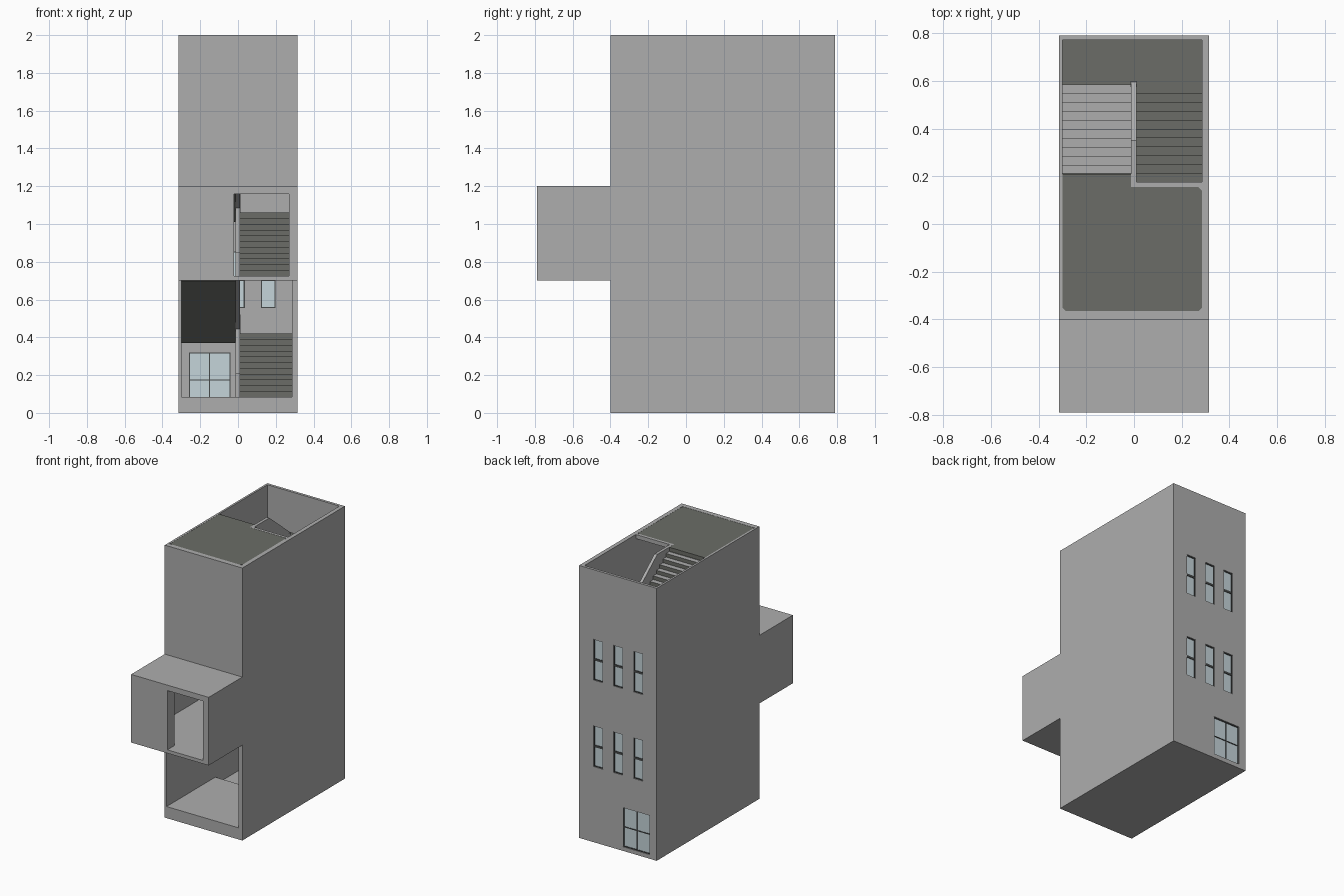
import bpy
import bmesh

old = bpy.data.objects.get("Cube")
if old:
    bpy.data.objects.remove(old, do_unlink=True)


def material(name, rgb):
    m = bpy.data.materials.new(name)
    m.use_nodes = True
    m.diffuse_color = (*rgb, 1)
    m.node_tree.nodes["Principled BSDF"].inputs["Base Color"].default_value = (*rgb, 1)
    return m


CONCRETE = material("concrete grey", (0.42, 0.42, 0.42))
CARPET = material("stair dark grey", (0.145, 0.152, 0.135))
GLASS = material("pale glass", (0.56, 0.66, 0.70))
FRAME = material("window frame", (0.06, 0.065, 0.065))


def prism(name, outline, lo, hi, axis, *mats):
    """Extrude a 2D outline along x (outline in y, z) or z (outline in x, y)."""
    def place(p, t):
        return (t, *p) if axis == "x" else (*p, t)
    bm = bmesh.new()
    a = [bm.verts.new(place(p, lo)) for p in outline]
    b = [bm.verts.new(place(p, hi)) for p in outline]
    bm.faces.new(a)
    bm.faces.new(b)
    for i in range(len(a)):
        j = (i + 1) % len(a)
        bm.faces.new((a[i], a[j], b[j], b[i]))
    bmesh.ops.recalc_face_normals(bm, faces=bm.faces)
    me = bpy.data.meshes.new(name)
    bm.to_mesh(me)
    bm.free()
    for m in mats:
        me.materials.append(m)
    ob = bpy.data.objects.new(name, me)
    bpy.context.collection.objects.link(ob)
    return ob


def box(name, x, y, z, *mats):
    outline = [(x[0], y[0]), (x[1], y[0]), (x[1], y[1]), (x[0], y[1])]
    return prism(name, outline, *z, "z", *mats)


def carpet_steps(ob):
    # treads and risers are dark, sides and soffits stay concrete
    for f in ob.data.polygons:
        f.material_index = int(f.normal.z > -0.1 and abs(f.normal.x) < 0.5)


# Main dimensions
XL, XR = -0.30, 0.285
OUT = 0.315
FRONT, BACK, INNER_BACK = -0.40, 0.79, 0.77
NOSE = -0.79
STOREY, HALF = 0.64, 0.335
GROUND, TOP = 0.085, 2.0
EDGE_R, EDGE_L = 0.175, 0.21
LAND_R, LAND_L = 0.545, 0.585

# Side walls, including the projecting bay
side = [(FRONT, 0), (BACK, 0), (BACK, TOP), (FRONT, TOP),
        (FRONT, 1.2), (NOSE, 1.2), (NOSE, 0.7), (FRONT, 0.7)]
prism("right_wall", side, -OUT, XL, "x", CONCRETE)
prism("left_wall", side, XR, OUT, "x", CONCRETE)

# Front wall and bay
box("front_wall", (XL, XR), (FRONT, -0.365), (1.2, TOP), CONCRETE)
box("bay_roof", (XL, XR), (NOSE, -0.365), (1.16, 1.2), CONCRETE)
box("bay_floor", (XL, XR), (NOSE, FRONT), (0.7, 0.725), CONCRETE)
box("bay_front_panel", (XL, -0.02), (NOSE, -0.71), (0.725, 1.16), CONCRETE)
box("bay_front_jamb", (0.27, XR), (NOSE, -0.71), (0.725, 1.16), CONCRETE)

# Ground floor, with a lower entrance level at the back
box("ground_floor", (XL, XR), (FRONT, 0.165), (0, GROUND), CONCRETE)
box("entrance_floor", (XL, XR), (0.165, INNER_BACK), (0, 0.03), CONCRETE)

# Back wall with cut openings
back_wall = box("back_wall", (XL, XR), (INNER_BACK, BACK), (0, TOP), CONCRETE)
openings = [("window", x - 0.039, x + 0.039, z, z + 0.3)
            for z in (0.555, 1.19) for x in (-0.164, -0.003, 0.16)]
openings.append(("door", -0.26, -0.04, 0.03, 0.32))


def cut(x0, x1, z0, z1):
    cutter = box("cutter", (x0, x1), (0.7, 0.9), (z0, z1))
    cutter.hide_render = True
    mod = back_wall.modifiers.new("opening", "BOOLEAN")
    mod.operation = "DIFFERENCE"
    mod.solver = "EXACT"
    mod.object = cutter
    bpy.context.view_layer.objects.active = back_wall
    bpy.ops.object.modifier_apply(modifier=mod.name)
    bpy.data.objects.remove(cutter, do_unlink=True)


def glaze(name, x0, x1, z0, z1):
    # recessed pane, outer frame, bars
    y, w = (0.774, 0.785), 0.006
    xm, zm = (x0 + x1) / 2, (z0 + z1) / 2
    box(name + "_glass", (x0, x1), (0.777, 0.781), (z0, z1), GLASS)
    for x in (x0, x1 - w):
        box(name + "_stile", (x, x + w), y, (z0, z1), FRAME)
    for z in (z0, z1 - w):
        box(name + "_rail", (x0 + w, x1 - w), y, (z, z + w), FRAME)
    bar = 0.003 if name == "door" else 0.008
    box(name + "_bar", (x0 + w, x1 - w), y, (zm - bar, zm + bar), FRAME)
    if name == "door":
        box("door_mullion", (xm - bar, xm + bar), y, (z0 + w, z1 - w), FRAME)


for name, *size in openings:
    cut(*size)
    glaze(name, *size)


def flight(name, x, start, end, z0, z1, drop0, drop1, risers=11):
    run, rise = (end - start) / (risers - 1), (z1 - z0) / risers
    pts = []
    for i in range(risers):
        pts += [(start + i * run, z0 + i * rise), (start + i * run, z0 + (i + 1) * rise)]
    pts += [(end, z1 - drop1), (start, z0 - drop0)]
    carpet_steps(prism(name, pts, *x, "x", CONCRETE, CARPET))


# Three storeys of returning stairs
RAIL = (-0.012, 0.010)
for level in range(3):
    z0 = GROUND + level * STOREY
    zh = z0 + HALF
    z1 = min(z0 + STOREY, TOP - 0.005)
    flight("lower_flight", (0.010, XR), EDGE_R, LAND_R, z0, zh, 0.025, 0.05)
    flight("upper_flight", (XL, -0.012), LAND_L, EDGE_L, zh, z1, 0.05, 0.025)
    landing = [(XL, LAND_L), (0, LAND_L), (0, LAND_R), (XR, LAND_R),
               (XR, INNER_BACK), (XL, INNER_BACK)]
    carpet_steps(prism("half_landing", landing, zh - 0.05, zh, "z", CONCRETE, CARPET))

    # Solid balustrades between the flights
    prism("lower_balustrade", [(0.165, z0 - 0.025), (0.165, z0 + 0.125), (0.2, z0 + 0.125),
          (0.595, zh + 0.1), (0.595, zh - 0.05)], *RAIL, "x", CONCRETE)
    if level < 2:
        head = [(EDGE_L, z1 + 0.125), (0.165, z1 + 0.125)]
    else:
        head = [(0.35, TOP), (0.155, TOP)]
    prism("upper_balustrade", [(0.595, zh - 0.05), (0.595, zh + 0.1), *head,
          (0.165, z1 - 0.025)], *RAIL, "x", CONCRETE)
    box("newel", (-0.015, 0.012), (0.575, 0.6), (zh - 0.05, zh + 0.1), CONCRETE)

    # Floor slab reached by the upper flight
    y0 = FRONT if level == 0 else -0.365
    slab = [(XL, y0), (XR, y0), (XR, EDGE_R), (-0.012, EDGE_R), (-0.012, EDGE_L), (XL, EDGE_L)]
    prism("floor_slab", slab, z1 - 0.025, z1, "z", CONCRETE)

# Top floor covering with clipped corners, and the curb around the stairwell
c = 0.015
covering = [(XL + c, -0.365), (XR - c, -0.365), (XR, -0.365 + c), (XR, 0.155 - c),
            (XR - c, 0.155), (-0.012, 0.155), (-0.012, EDGE_L), (XL, EDGE_L), (XL, -0.365 + c)]
prism("top_floor_covering", covering, TOP - 0.005, TOP - 0.001, "z", CARPET)
box("stairwell_curb", (-0.012, XR), (0.155, EDGE_R), (TOP - 0.03, TOP), CONCRETE)
